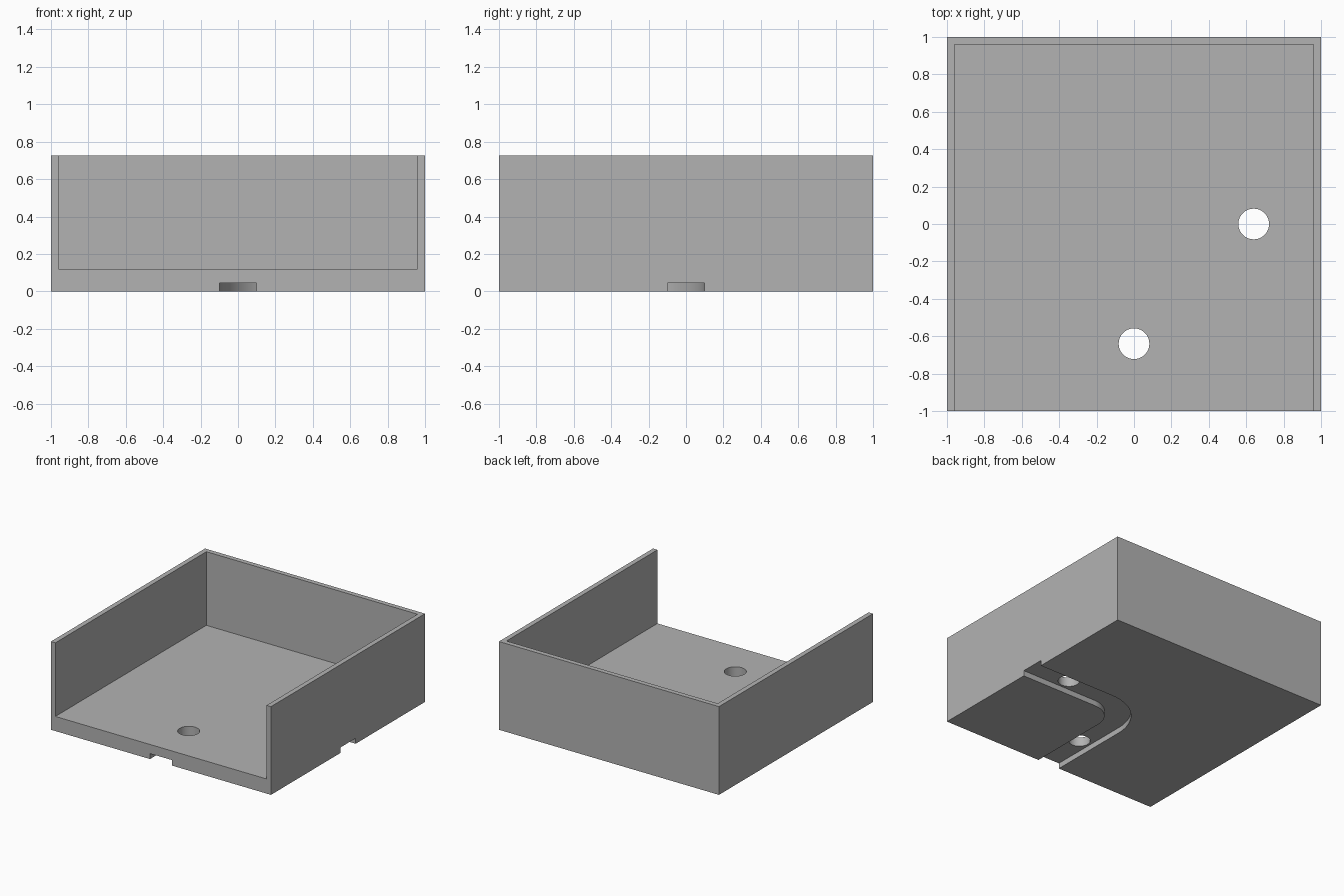
import bpy, bmesh
from math import sin, cos, pi, radians

HEIGHT, FLOOR, WALL = 0.725, 0.12, 0.04
GROOVE_HALF, GROOVE_DEPTH = 0.1, 0.045
BEND = 0.3          # centreline radius of the groove bend
HOLE_RADIUS = 0.082

cube = bpy.data.objects.get("Cube")
if cube:
    bpy.data.objects.remove(cube, do_unlink=True)

grey = bpy.data.materials.new("plain grey")
grey.use_nodes = True
grey.diffuse_color = (0.45, 0.45, 0.45, 1)
grey.node_tree.nodes["Principled BSDF"].inputs["Base Color"].default_value = (0.45, 0.45, 0.45, 1)


def prism(name, outline, z0, z1):
    """Extrude a flat outline from z0 up to z1."""
    bm = bmesh.new()
    base = bm.faces.new([bm.verts.new((x, y, z0)) for x, y in outline])
    top = bmesh.ops.extrude_face_region(bm, geom=[base])["geom"]
    bmesh.ops.translate(bm, vec=(0, 0, z1 - z0),
                        verts=[v for v in top if isinstance(v, bmesh.types.BMVert)])
    bmesh.ops.recalc_face_normals(bm, faces=bm.faces)
    mesh = bpy.data.meshes.new(name)
    bm.to_mesh(mesh)
    bm.free()
    mesh.materials.append(grey)
    obj = bpy.data.objects.new(name, mesh)
    bpy.context.collection.objects.link(obj)
    return obj


def rectangle(x0, x1, y0, y1):
    return [(x0, y0), (x1, y0), (x1, y1), (x0, y1)]


def arc(cx, cy, r, start, end, steps):
    angles = [start + (end - start) * i / steps for i in range(steps + 1)]
    return [(cx + r * cos(a), cy + r * sin(a)) for a in angles]


# Open-fronted tray block
tray = prism("tray", rectangle(-1, 1, -1, 1), 0, HEIGHT)

# Interior space, open at the top and front
inner = 1 - WALL
cutters = [prism("interior_cutter", rectangle(-inner, inner, -1.2, inner), FLOOR, HEIGHT + 0.2)]

# Cable groove under the floor, bending from the front edge to the left edge
g = GROOVE_HALF
outer = arc(BEND, -BEND, BEND + g, pi, pi / 2, 32)
inside = arc(BEND, -BEND, BEND - g, pi / 2, pi, 32)
path = [(-g, -1.2)] + outer + [(1.2, g), (1.2, -g)] + inside + [(g, -1.2)]
cutters.append(prism("groove_cutter", path, -0.1, GROOVE_DEPTH))

# Round holes through the floor into the groove
for x, y in ((0.64, 0), (0, -0.64)):
    circle = arc(x, y, HOLE_RADIUS, 0, 2 * pi, 48)[:-1]
    cutters.append(prism("hole_cutter", circle, -0.2, FLOOR + 0.1))

# Cut the tray, then drop the cutters
bpy.context.view_layer.objects.active = tray
tray.select_set(True)
for cutter in cutters:
    cutter.hide_render = True
    mod = tray.modifiers.new(cutter.name, "BOOLEAN")
    mod.operation, mod.solver, mod.object = "DIFFERENCE", "EXACT", cutter
    bpy.ops.object.modifier_apply(modifier=mod.name)
    bpy.data.objects.remove(cutter, do_unlink=True)

bpy.ops.object.shade_smooth_by_angle(angle=radians(30))
